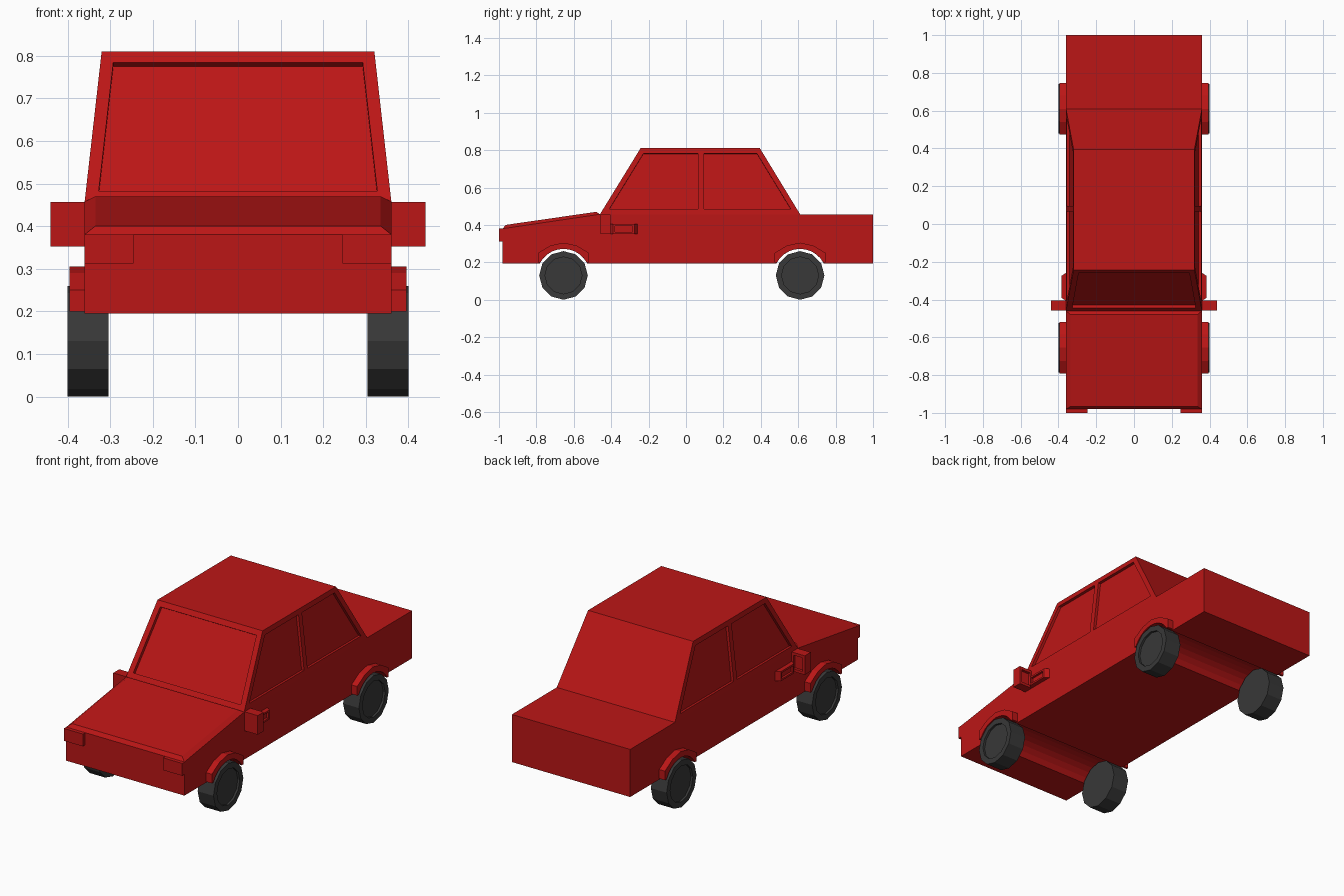
import bpy, bmesh, math
from mathutils import Matrix, Vector

if "Cube" in bpy.data.objects:
    bpy.data.objects.remove(bpy.data.objects["Cube"])

FRONT_Y, REAR_Y, AXLE_Z = -0.655, 0.61, 0.13


def material(name, color):
    m = bpy.data.materials.new(name)
    m.diffuse_color = color
    m.use_nodes = True
    m.node_tree.nodes["Principled BSDF"].inputs["Base Color"].default_value = m.diffuse_color
    return m


RED = material("red_paint", (0.5, 0.008, 0.008, 1))
DARK = material("dark_rubber", (0.04, 0.04, 0.04, 1))


def finish(bm, name, mat, mirror=False):
    bmesh.ops.recalc_face_normals(bm, faces=bm.faces)
    mesh = bpy.data.meshes.new(name)
    bm.to_mesh(mesh)
    bm.free()
    mesh.materials.append(mat)
    ob = bpy.data.objects.new(name, mesh)
    bpy.context.collection.objects.link(ob)
    if mirror:
        ob.modifiers.new("mirror", 'MIRROR').use_mirror_merge = False
    return ob


def loft(low, high):
    """Closed solid between two matching loops of points."""
    bm = bmesh.new()
    a = [bm.verts.new(p) for p in low]
    b = [bm.verts.new(p) for p in high]
    bm.faces.new(a[::-1])
    bm.faces.new(b)
    n = len(a)
    for i in range(n):
        j = (i + 1) % n
        bm.faces.new((a[i], a[j], b[j], b[i]))
    bmesh.ops.recalc_face_normals(bm, faces=bm.faces)
    return bm


def prism(profile, x0, x1):
    return loft([(x0, y, z) for y, z in profile], [(x1, y, z) for y, z in profile])


def box(x0, x1, y0, y1, z0, z1):
    return prism([(y0, z0), (y1, z0), (y1, z1), (y0, z1)], x0, x1)


def facing(bm, direction):
    bm.normal_update()
    return [f for f in bm.faces if f.normal.dot(Vector(direction)) > 0.75]


def recess(bm, faces, border, depth):
    bmesh.ops.inset_individual(bm, faces=faces, thickness=border, use_even_offset=True)
    bmesh.ops.inset_individual(bm, faces=faces, thickness=0, depth=-depth)


def arch(cy, r=0.142, base=0.195, steps=10):
    """Wheel opening, from front to rear."""
    a0 = math.asin((base - AXLE_Z) / r)
    angles = [math.pi - a0 - (math.pi - 2 * a0) * i / steps for i in range(steps + 1)]
    return [(cy + r * math.cos(a), AXLE_Z + r * math.sin(a)) for a in angles]


# Lower body with wheel openings cut right across
profile = [(-0.98, 0.195)] + arch(FRONT_Y) + arch(REAR_Y)
profile += [(1, 0.195), (1, 0.457), (-0.46, 0.457), (-0.98, 0.38)]
finish(prism(profile, -0.36, 0.36), "lower_body", RED)

# Bonnet panel with chamfered rim
finish(loft([(-0.36, -0.98, 0.38), (0.36, -0.98, 0.38), (0.36, -0.46, 0.457), (-0.36, -0.46, 0.457)],
            [(-0.335, -0.965, 0.40), (0.335, -0.965, 0.40), (0.335, -0.48, 0.47), (-0.335, -0.48, 0.47)]),
       "bonnet", RED)

# Cabin with recessed windscreen and side windows
bm = loft([(-0.36, -0.46, 0.457), (0.36, -0.46, 0.457), (0.36, 0.61, 0.457), (-0.36, 0.61, 0.457)],
          [(-0.32, -0.243, 0.81), (0.32, -0.243, 0.81), (0.32, 0.395, 0.81), (-0.32, 0.395, 0.81)])
recess(bm, facing(bm, (0, -1, 0)), 0.03, 0.018)
PILLAR_Y = 0.08
sides = facing(bm, (1, 0, 0)) + facing(bm, (-1, 0, 0))
sides = [f for f in sides if f.calc_area() > 0.2]
edges = {e for f in sides for e in f.edges}
cut = bmesh.ops.bisect_plane(bm, geom=sides + list(edges) + list({v for f in sides for v in f.verts}),
                             plane_co=(0, PILLAR_Y, 0), plane_no=(0, 1, 0))
sides = [f for f in facing(bm, (1, 0, 0)) + facing(bm, (-1, 0, 0)) if f.calc_area() > 0.08]
bmesh.ops.inset_individual(bm, faces=sides, thickness=0.028, use_even_offset=True)
for f in sides:
    for v in f.verts:
        if abs(v.co.y - PILLAR_Y) < 0.05:
            v.co.y = PILLAR_Y + math.copysign(0.015, v.co.y - PILLAR_Y)
bmesh.ops.inset_individual(bm, faces=sides, thickness=0, depth=-0.015)
finish(bm, "cabin", RED)

# Headlights
finish(box(0.245, 0.36, -1.0, -0.97, 0.312, 0.38), "headlights", RED, True)

# Wing mirrors with recessed rear glass
bm = box(0.355, 0.44, -0.457, -0.405, 0.352, 0.457)
recess(bm, facing(bm, (0, 1, 0)), 0.015, 0.015)
finish(bm, "wing_mirrors", RED, True)

# Door handles, tapered at both ends with a sunken outer face
bm = loft([(0.355, -0.41, 0.352), (0.355, -0.255, 0.352), (0.355, -0.255, 0.405), (0.355, -0.41, 0.405)],
          [(0.385, -0.39, 0.352), (0.385, -0.275, 0.352), (0.385, -0.275, 0.405), (0.385, -0.39, 0.405)])
recess(bm, facing(bm, (1, 0, 0)), 0.01, 0.012)
finish(bm, "door_handles", RED, True)

for label, cy in (("front", FRONT_Y), ("rear", REAR_Y)):
    # Wheel arch flares
    outer = [(0.137, 0.2), (0.137, 0.25), (0.07, 0.29), (0, 0.305),
             (-0.07, 0.29), (-0.137, 0.25), (-0.137, 0.2)]
    band = arch(cy, base=0.2) + [(cy + y, z) for y, z in outer]
    finish(prism(band, 0.355, 0.395), label + "_arch_flares", RED, True)

    # Twelve-sided wheels with a sunken hub
    bm = bmesh.new()
    bmesh.ops.create_cone(bm, cap_ends=True, segments=12, radius1=0.13, radius2=0.13, depth=0.096,
                          matrix=Matrix.Translation((0.352, cy, AXLE_Z)) @ Matrix.Rotation(math.pi / 2, 4, 'Y'))
    recess(bm, [f for f in facing(bm, (1, 0, 0)) if len(f.verts) == 12], 0.03, 0.012)
    finish(bm, label + "_wheels", DARK, True)
